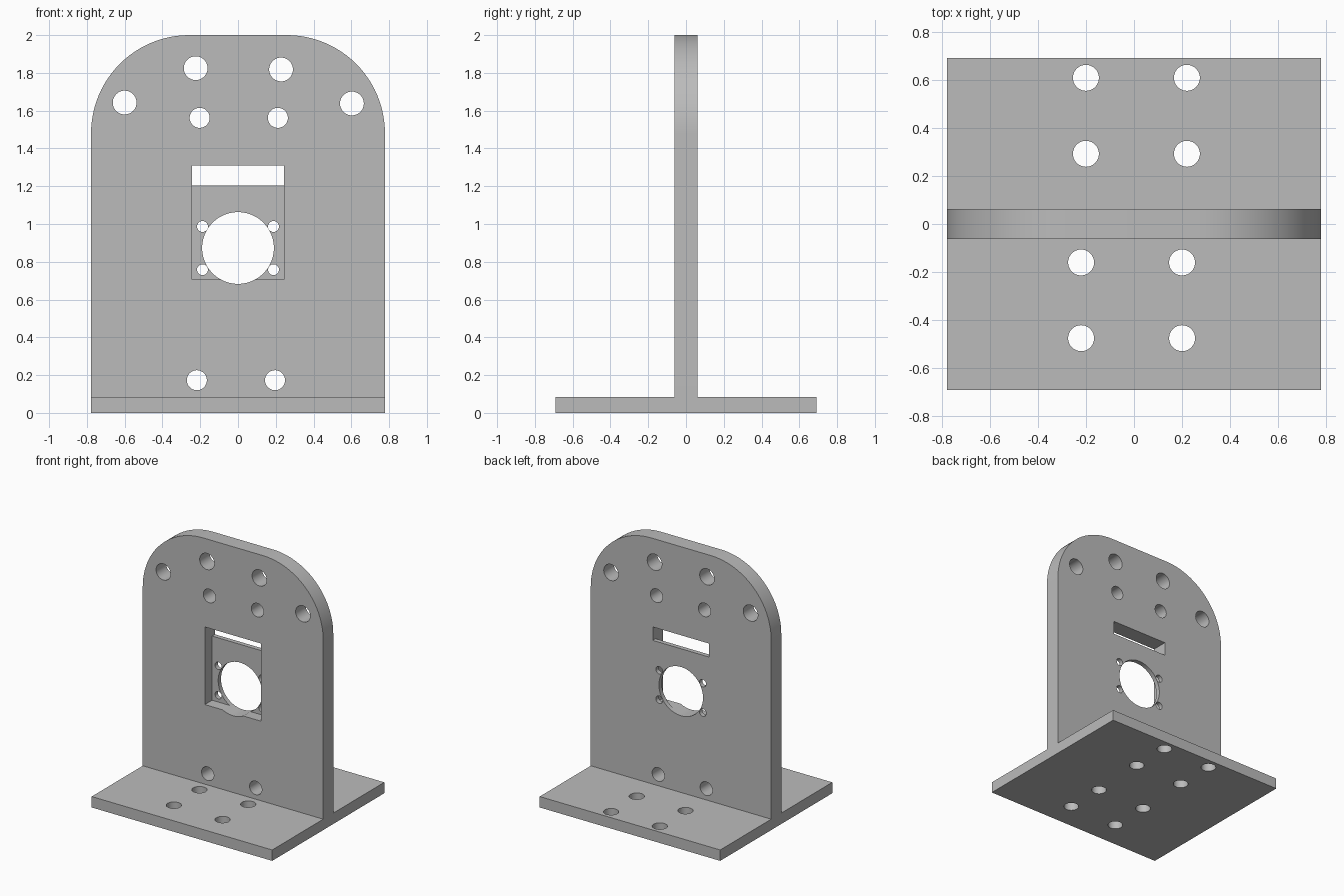
import bpy, bmesh, math
from mathutils import Vector

cube = bpy.data.objects.get("Cube")
if cube:
    bpy.data.objects.remove(cube, do_unlink=True)

grey = bpy.data.materials.new("light grey")
grey.use_nodes = True
colour = (0.5, 0.5, 0.5, 1)
grey.diffuse_color = colour
grey.node_tree.nodes["Principled BSDF"].inputs["Base Color"].default_value = colour


def prism(name, points, direction):
    """Extrude a closed 3D outline along a direction."""
    bm = bmesh.new()
    face = bm.faces.new([bm.verts.new(p) for p in points])
    extruded = bmesh.ops.extrude_face_region(bm, geom=[face])["geom"]
    moved = [g for g in extruded if isinstance(g, bmesh.types.BMVert)]
    bmesh.ops.translate(bm, vec=Vector(direction), verts=moved)
    bmesh.ops.recalc_face_normals(bm, faces=bm.faces)
    mesh = bpy.data.meshes.new(name)
    bm.to_mesh(mesh)
    bm.free()
    mesh.materials.append(grey)
    obj = bpy.data.objects.new(name, mesh)
    bpy.context.collection.objects.link(obj)
    return obj


def arc(cx, cy, r, start, end, steps):
    return [(cx + r * math.cos(start + (end - start) * i / steps),
             cy + r * math.sin(start + (end - start) * i / steps))
            for i in range(steps + 1)]


def cut(target, cutter):
    mod = target.modifiers.new("cut", 'BOOLEAN')
    mod.operation = 'DIFFERENCE'
    mod.solver = 'EXACT'
    mod.object = cutter
    bpy.context.view_layer.objects.active = target
    bpy.ops.object.modifier_apply(modifier=mod.name)
    bpy.data.objects.remove(cutter, do_unlink=True)


def drill(target, x, v, r, upright, steps=48):
    """Through hole: along y in the upright plate, along z in the base."""
    ring = arc(x, v, r, 0, 2 * math.pi, steps)[:-1]
    if upright:
        cut(target, prism("drill", [(a, -0.2, b) for a, b in ring], (0, 0.4, 0)))
    else:
        cut(target, prism("drill", [(a, b, -0.2) for a, b in ring], (0, 0, 0.5)))


W, D, T = 0.778, 0.69, 0.085
R = 0.52

# Base plate with two groups of four mounting holes
base = prism("base_plate", [(-W, -D, 0), (W, -D, 0), (W, D, 0), (-W, D, 0)], (0, 0, T))
for shift, rows in ((0.01, (0.292, 0.608)), (-0.01, (-0.16, -0.475))):
    for y in rows:
        for side in (-0.21, 0.21):
            drill(base, side + shift, y, 0.054, False)

# Upright plate with rounded top corners
outline = ([(-W, T), (W, T)]
           + arc(W - R, 2 - R, R, 0, math.pi / 2, 24)
           + arc(R - W, 2 - R, R, math.pi / 2, math.pi, 24))
plate = prism("upright_plate", [(x, -0.062, z) for x, z in outline], (0, 0.124, 0))

# Front pocket that opens through the back as a slot at its top
pocket = [(-0.2, 0.705), (0.027, 0.705), (0.027, 1.205),
          (0.2, 1.205), (0.2, 1.31), (-0.2, 1.31)]
cut(plate, prism("pocket", [(-0.243, y, z) for y, z in pocket], (0.486, 0, 0)))

# Large bore and its four screw holes
drill(plate, 0, 0.873, 0.19, True, 72)
for x in (-0.188, 0.188):
    for z in (0.758, 0.987):
        drill(plate, x, z, 0.029, True, 32)

# Upper bolt holes, then the smaller pairs above and below
for x, z in ((-0.6, 1.643), (-0.224, 1.825), (0.228, 1.818), (0.603, 1.638)):
    drill(plate, x, z, 0.063, True)
for x, z in ((-0.203, 1.562), (0.211, 1.562), (-0.218, 0.173), (0.196, 0.173)):
    drill(plate, x, z, 0.053, True)

for obj in (base, plate):
    bpy.ops.object.select_all(action='DESELECT')
    obj.select_set(True)
    bpy.context.view_layer.objects.active = obj
    bpy.ops.object.shade_smooth_by_angle(angle=math.radians(30))
